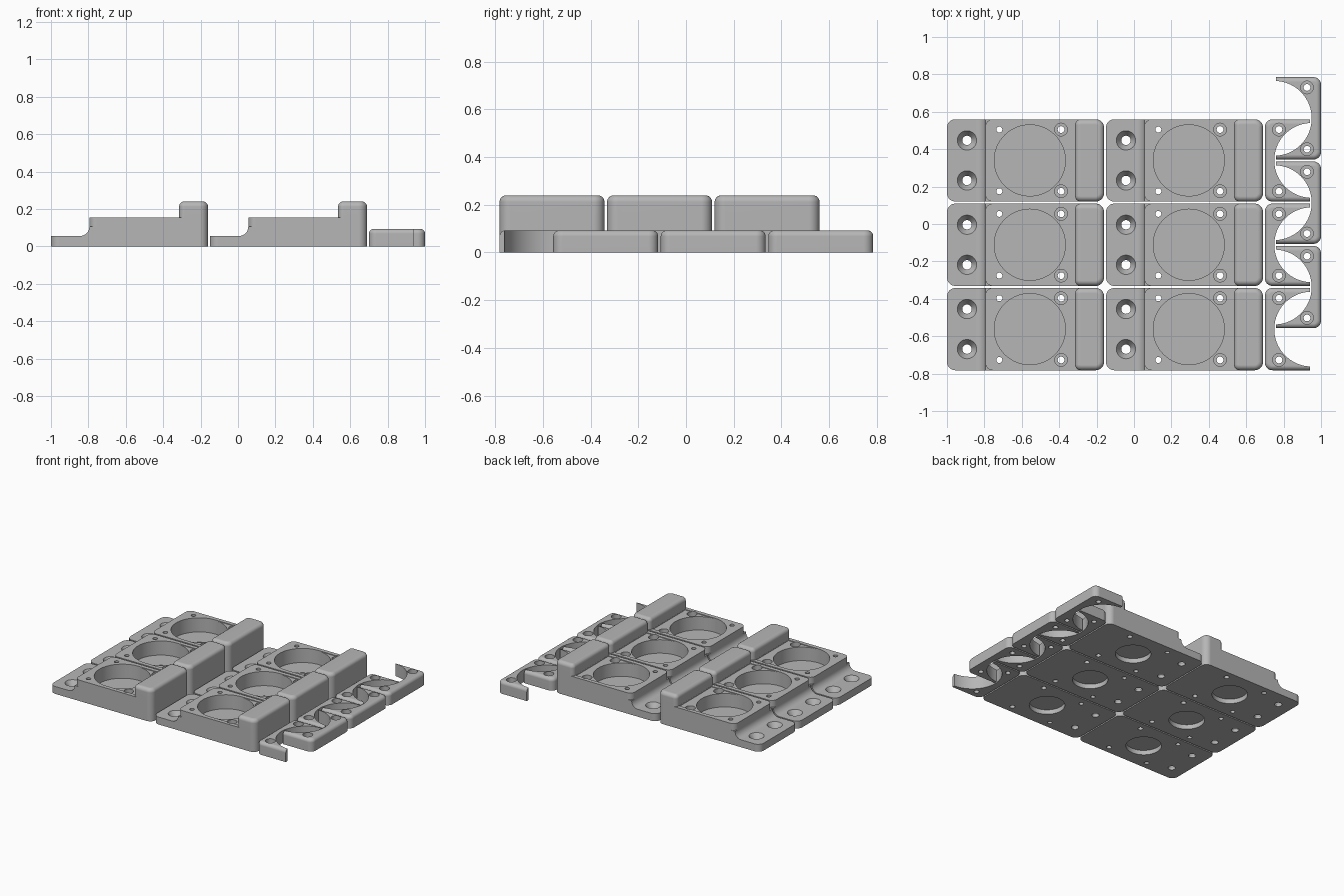
import bpy, bmesh, math
from mathutils import Matrix, Vector

cube = bpy.data.objects.get("Cube")
if cube:
    bpy.data.objects.remove(cube, do_unlink=True)

grey = bpy.data.materials.new("plain_grey")
grey.use_nodes = True
grey.diffuse_color = (0.47, 0.47, 0.47, 1)
grey.node_tree.nodes["Principled BSDF"].inputs["Base Color"].default_value = grey.diffuse_color

WIDTH = 0.44      # depth of every part along y
PITCH = 0.451     # spacing of the rows


def make_object(name, bm):
    bmesh.ops.recalc_face_normals(bm, faces=bm.faces)
    mesh = bpy.data.meshes.new(name)
    bm.to_mesh(mesh)
    bm.free()
    mesh.materials.append(grey)
    obj = bpy.data.objects.new(name, mesh)
    bpy.context.collection.objects.link(obj)
    return obj


def prism(name, points, lo, hi, matrix=None, top_round=0):
    """Extrude a closed 2D outline, optionally rounding its upper rim."""
    bm = bmesh.new()
    face = bm.faces.new([bm.verts.new((u, v, lo)) for u, v in points])
    out = bmesh.ops.extrude_face_region(bm, geom=[face])
    top = [g for g in out["geom"] if isinstance(g, bmesh.types.BMVert)]
    bmesh.ops.translate(bm, verts=top, vec=(0, 0, hi - lo))
    if top_round:
        rim = [e for e in bm.edges if all(v.co.z > hi - 1e-5 for v in e.verts)]
        bmesh.ops.bevel(bm, geom=rim, offset=top_round, segments=6,
                        profile=0.5, affect='EDGES')
    if matrix:
        bm.transform(matrix)
    return make_object(name, bm)


def arc(cx, cy, r, start, end, steps=8):
    return [(cx + r * math.cos(math.radians(start + (end - start) * i / steps)),
             cy + r * math.sin(math.radians(start + (end - start) * i / steps)))
            for i in range(steps + 1)]


def slab(name, x0, x1, z0, z1, r_left, r_right, top_round=0):
    """Rounded rectangle, full width in y."""
    h = WIDTH / 2
    pts = (arc(x1 - r_right, h - r_right, r_right, 0, 90)
           + arc(x0 + r_left, h - r_left, r_left, 90, 180)
           + arc(x0 + r_left, r_left - h, r_left, 180, 270)
           + arc(x1 - r_right, r_right - h, r_right, 270, 360))
    return prism(name, pts, z0, z1, None, top_round)


def box(name, x0, x1, y0, y1, z0, z1):
    return prism(name, [(x0, y0), (x1, y0), (x1, y1), (x0, y1)], z0, z1)


def boolean(target, tool, operation):
    tool.hide_render = True
    mod = target.modifiers.new("bool", 'BOOLEAN')
    mod.operation = operation
    mod.solver = 'MANIFOLD'
    mod.object = tool
    bpy.context.view_layer.update()
    graph = bpy.context.evaluated_depsgraph_get()
    mesh = bpy.data.meshes.new_from_object(target.evaluated_get(graph))
    target.modifiers.clear()
    target.data = mesh
    bpy.data.objects.remove(tool, do_unlink=True)


def drill(target, x, y, z0, z1, r0, r1=None, sides=32):
    bm = bmesh.new()
    bmesh.ops.create_cone(bm, cap_ends=True, segments=sides, radius1=r0,
                          radius2=r1 or r0, depth=z1 - z0,
                          matrix=Matrix.Translation((x, y, (z0 + z1) / 2)))
    boolean(target, make_object("drill", bm), 'DIFFERENCE')


def finish(obj):
    bpy.ops.object.select_all(action='DESELECT')
    obj.select_set(True)
    bpy.context.view_layer.objects.active = obj
    bpy.ops.object.shade_smooth_by_angle(angle=math.radians(30))
    mod = obj.modifiers.new("clean_normals", 'WEIGHTED_NORMAL')
    mod.keep_sharp = True


def place(source, name, x, y, turn=0):
    obj = source.copy()
    obj.name = name
    obj.location = (x, y, 0)
    obj.rotation_euler.z = turn
    bpy.context.collection.objects.link(obj)


# Cable ridge with two splayed keyhole grooves
ridge = slab("ridge", 0.685, 0.84, 0.12, 0.24, 0.03, 0.045, 0.028)
keyhole = (arc(0, 0.178, 0.016, 120, 420, 16)
           + [(0.008, 0.212), (0.014, 0.225), (0.03, 0.242), (0.03, 0.26)]
           + [(-0.03, 0.26), (-0.03, 0.242), (-0.014, 0.225), (-0.008, 0.212)])
along_x = Matrix(((0, 0, 1, 0), (1, 0, 0, 0), (0, 1, 0, 0), (0, 0, 0, 1)))
for side in (-1, 1):
    swing = Matrix.Rotation(-side * math.atan2(0.045, 0.155), 4, 'Z')
    spot = Matrix.Translation((0.762, side * 0.118, 0))
    groove = prism("groove", keyhole, -0.13, 0.13, spot @ swing @ along_x)
    boolean(ridge, groove, 'DIFFERENCE')

# Base plate: foot, concave fillet and raised block joined into one body
plate = slab("mount_plate", 0, 0.84, 0, 0.055, 0.045, 0.045)
block = slab("block", 0.205, 0.84, 0.02, 0.155, 0.04, 0.045)
sweep = [(0.25, 0.03), (0.25, 0.105)] + arc(0.155, 0.105, 0.05, 0, -90) + [(0.155, 0.03)]
to_xz = Matrix(((1, 0, 0, 0), (0, 0, 1, 0), (0, 1, 0, 0), (0, 0, 0, 1)))
fillet = prism("fillet", sweep, -WIDTH / 2, WIDTH / 2, to_xz)
for part in (fillet, block, ridge):
    boolean(plate, part, 'UNION')

# Round pocket with a shallow step running to the ridge
boolean(plate, box("step", 0.443, 0.684, -0.19, 0.19, 0.15, 0.159), 'DIFFERENCE')
drill(plate, 0.443, 0, 0.05, 0.2, 0.19, sides=80)
drill(plate, 0.443, 0, 0.044, 0.1, 0.03)
drill(plate, 0.443, 0, -0.05, 0.034, 0.12, sides=64)

# Screw, pin and countersunk holes
for side in (-1, 1):
    drill(plate, 0.61, side * 0.165, 0.11, 0.2, 0.034)
    drill(plate, 0.61, side * 0.165, -0.05, 0.2, 0.018)
    drill(plate, 0.28, side * 0.165, -0.05, 0.2, 0.016)
    drill(plate, 0.107, side * 0.107, 0.015, 0.06, 0.025, 0.055)
    drill(plate, 0.107, side * 0.107, -0.05, 0.1, 0.025)
finish(plate)

# Crescent clip, open towards +x
clip = slab("crescent_clip", 0, 0.4, 0, 0.093, 0.04, 0.04, 0.025)
boolean(clip, box("trim", 0.24, 0.5, -0.3, 0.3, -0.1, 0.2), 'DIFFERENCE')
drill(clip, 0.25, 0, -0.1, 0.2, 0.2, sides=96)
for side in (-1, 1):
    drill(clip, 0.075, side * 0.165, 0.045, 0.2, 0.034)
    drill(clip, 0.075, side * 0.165, -0.05, 0.2, 0.018)
finish(clip)

# Lay everything out in rows
for row in range(3):
    y = -0.562 + row * PITCH
    place(plate, "left_mount_plate", -1.0, y)
    place(plate, "right_mount_plate", -0.15, y)
    place(clip, "inner_clip", 0.70, y)
    place(clip, "outer_clip", 1.0, y + 0.225, math.pi)
for source in (plate, clip):
    bpy.data.objects.remove(source, do_unlink=True)
